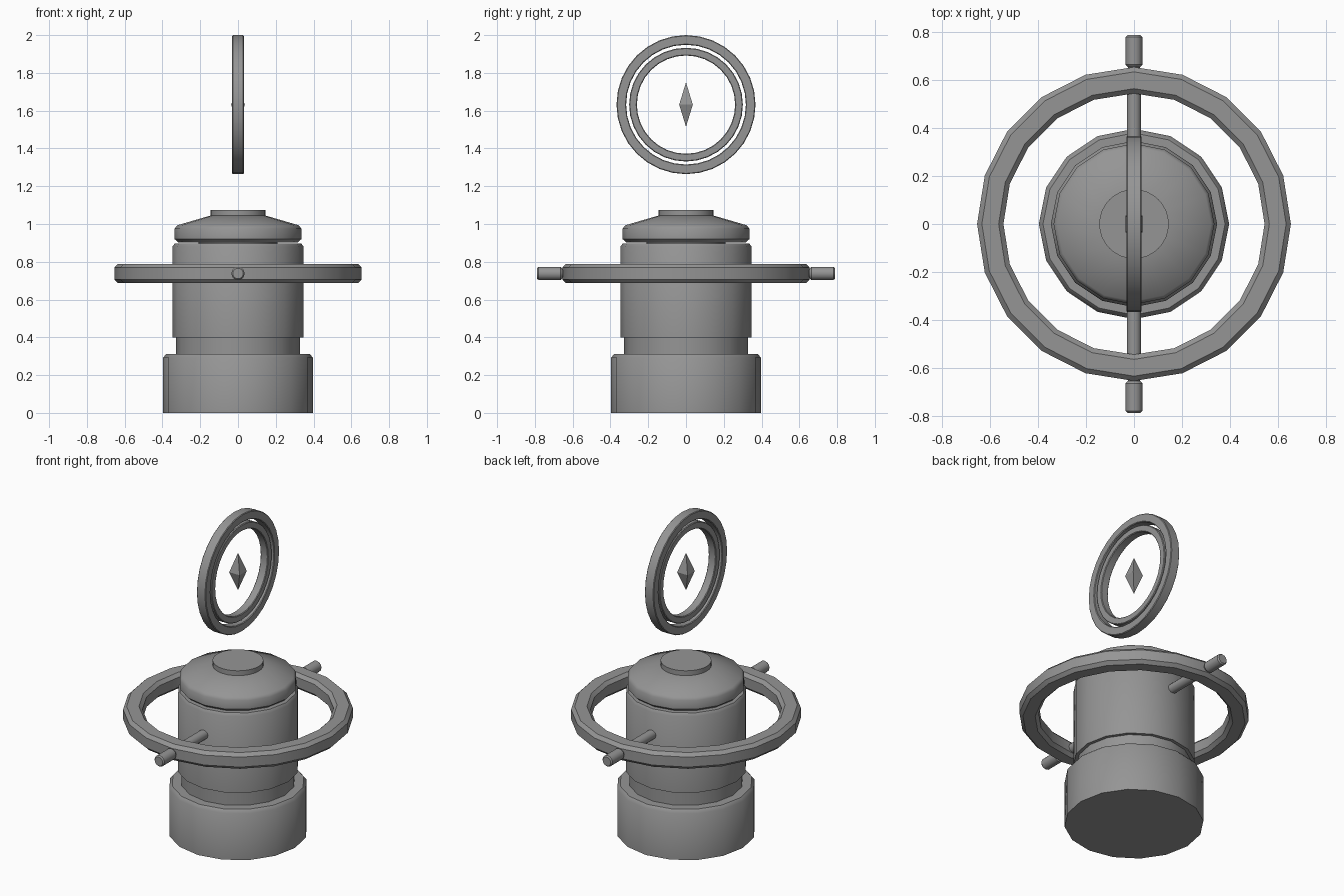
import bpy, bmesh, math

if "Cube" in bpy.data.objects:
    bpy.data.objects.remove(bpy.data.objects["Cube"])

grey = bpy.data.materials.new("plain_grey")
grey.diffuse_color = (0.3, 0.3, 0.3, 1)
grey.use_nodes = True
grey.node_tree.nodes["Principled BSDF"].inputs["Base Color"].default_value = grey.diffuse_color


def finish(name, bm, smooth=40):
    bmesh.ops.recalc_face_normals(bm, faces=bm.faces)
    me = bpy.data.meshes.new(name)
    bm.to_mesh(me)
    bm.free()
    me.materials.append(grey)
    ob = bpy.data.objects.new(name, me)
    bpy.context.collection.objects.link(ob)
    if smooth:
        bpy.ops.object.select_all(action='DESELECT')
        ob.select_set(True)
        bpy.context.view_layer.objects.active = ob
        bpy.ops.object.shade_smooth_by_angle(angle=math.radians(smooth))
    return ob


def lathe(name, profile, sides, closed=False, axis='Z', centre=(0, 0, 0)):
    """Revolve (radius, height) points; open profiles get flat end caps."""
    bm = bmesh.new()

    def place(r, h, a):
        u, v = r * math.cos(a), r * math.sin(a)
        p = {'Z': (u, v, h), 'Y': (v, h, u), 'X': (h, u, v)}[axis]
        return [p[i] + centre[i] for i in range(3)]

    loops = [[bm.verts.new(place(r, h, math.tau * i / sides)) for i in range(sides)]
             for r, h in profile]
    pairs = list(zip(loops, loops[1:]))
    if closed:
        pairs.append((loops[-1], loops[0]))
    else:
        bm.faces.new(loops[0])
        bm.faces.new(loops[-1])
    for a, b in pairs:
        for i in range(sides):
            j = (i + 1) % sides
            bm.faces.new((a[i], a[j], b[j], b[i]))
    return finish(name, bm)


def band(r0, r1, h, b):
    """Bevelled rectangular ring section."""
    return [(r0 + b, -h), (r1 - b, -h), (r1, b - h), (r1, h - b),
            (r1 - b, h), (r0 + b, h), (r0, h - b), (r0, b - h)]


# Stacked tower body
lathe("base", [(0.397, 0), (0.397, 0.292), (0.38, 0.312), (0.30, 0.312)], 16)
lathe("neck", [(0.327, 0.30), (0.327, 0.42)], 16)
lathe("drum", [(0.347, 0.40), (0.347, 0.88), (0.335, 0.897), (0.21, 0.897)], 16)
lathe("cap_joint", [(0.21, 0.88), (0.21, 0.92)], 16)
lathe("cap", [(0.315, 0.902), (0.336, 0.92), (0.336, 0.975), (0.322, 0.993),
              (0.145, 1.045)], 16)
lathe("cap_button", [(0.145, 1.03), (0.145, 1.075)], 32)

# Large level ring with its axle pins
lathe("level_ring", band(0.545, 0.655, 0.051, 0.02), 20, True, centre=(0, 0, 0.738))
for side, s in (("front", -1), ("back", 1)):
    lathe(side + "_axle", [(0.030, 0.32 * s), (0.030, 0.57 * s)], 12,
          axis='Y', centre=(0, 0, 0.738))
    lathe(side + "_pin", [(0.026, 0.63 * s), (0.026, 0.655 * s), (0.035, 0.665 * s),
                          (0.035, 0.78 * s), (0.028, 0.788 * s)], 12,
          axis='Y', centre=(0, 0, 0.738))

# Two upright floating rings
lathe("outer_halo", band(0.317, 0.368, 0.031, 0.004), 32, True, 'X', (0, 0, 1.632))
lathe("inner_halo", band(0.26, 0.301, 0.026, 0.004), 32, True, 'X', (0, 0, 1.632))

# Floating four-sided crystal
bm = bmesh.new()
w, mid = 0.036, 1.632
square = [bm.verts.new((x * w, y * w, mid)) for x, y in ((1, 1), (-1, 1), (-1, -1), (1, -1))]
for z in (1.515, 1.75):
    tip = bm.verts.new((0, 0, z))
    for i in range(4):
        bm.faces.new((square[i], square[(i + 1) % 4], tip))
finish("crystal", bm, 0)
